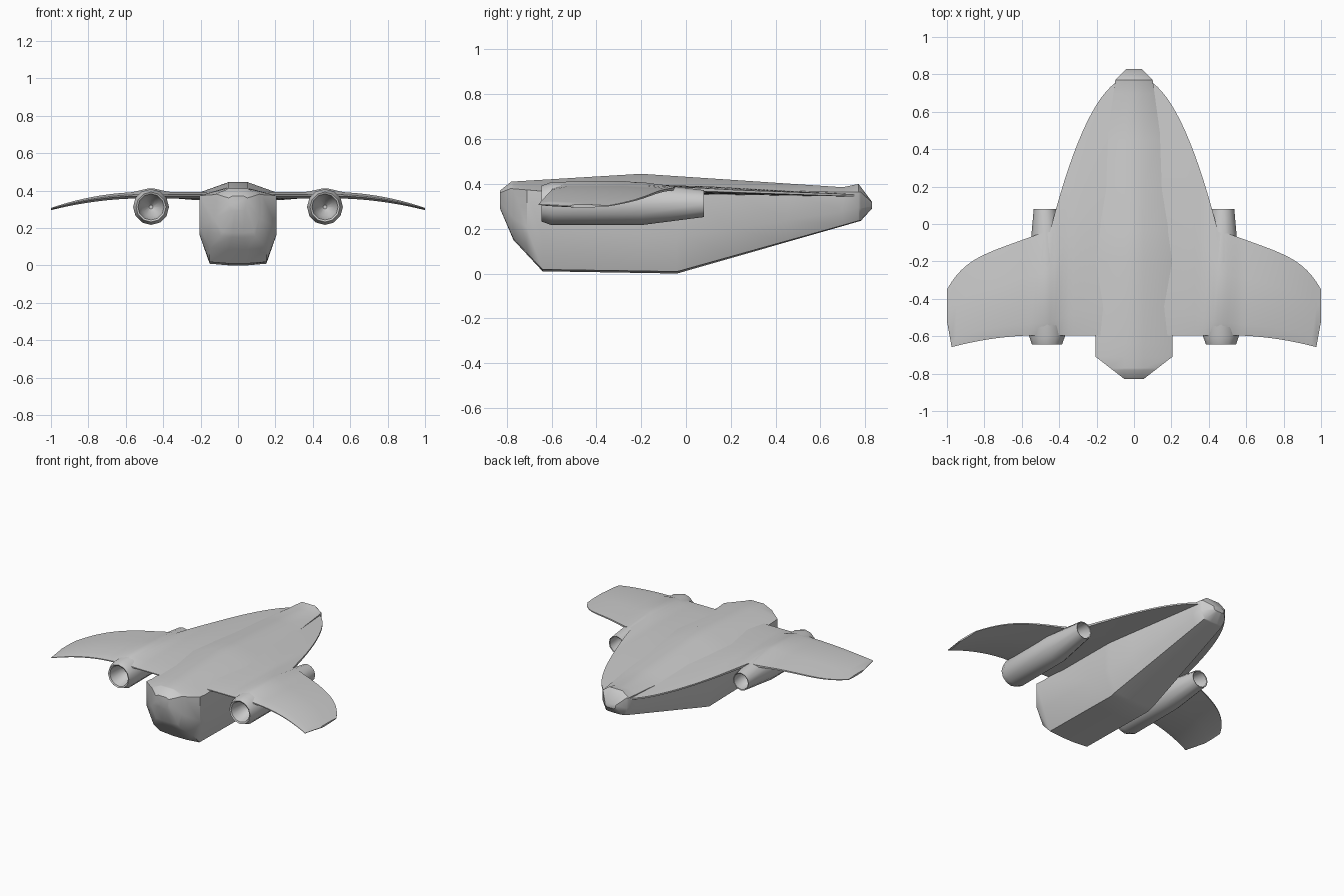
import bpy, bmesh
from math import cos, sin, pi, radians

cube = bpy.data.objects.get("Cube")
if cube:
    bpy.data.objects.remove(cube)

grey = bpy.data.materials.new("hull grey")
grey.use_nodes = True
shade = 0.6
grey.diffuse_color = (shade, shade, shade, 1)
principled = grey.node_tree.nodes["Principled BSDF"]
principled.inputs["Base Color"].default_value = grey.diffuse_color


def loft(name, rings, smooth_angle):
    """Skin a row of closed rings, cap both ends and shade smooth by angle."""
    bm = bmesh.new()
    rows = [[bm.verts.new(point) for point in ring] for ring in rings]
    for near, far in zip(rows, rows[1:]):
        for i in range(len(near)):
            bm.faces.new((near[i - 1], near[i], far[i], far[i - 1]))
    bm.faces.new(rows[0])
    bm.faces.new(rows[-1])
    bmesh.ops.recalc_face_normals(bm, faces=bm.faces)
    mesh = bpy.data.meshes.new(name)
    bm.to_mesh(mesh)
    bm.free()
    mesh.materials.append(grey)
    obj = bpy.data.objects.new(name, mesh)
    bpy.context.collection.objects.link(obj)
    bpy.ops.object.select_all(action='DESELECT')
    obj.select_set(True)
    bpy.context.view_layer.objects.active = obj
    bpy.ops.object.shade_smooth_by_angle(angle=radians(smooth_angle))


def follow(line, y):
    """Height or width of a straight-segment line at station y."""
    for (y_start, start), (y_end, end) in zip(line, line[1:]):
        if y <= y_end:
            return start + (end - start) * (y - y_start) / (y_end - y_start)
    return line[-1][1]


def deck_height(y):
    """Upper deck is level at the front and sinks gently toward the tail."""
    return 0.39 - 0.035 * max(0, y)


# Fuselage: lofted between a crown line, a keel line and a beam line
nose, tail = -0.83, 0.83
crown = [(nose, 0.37), (-0.78, 0.41), (-0.2, 0.445), (0.7, 0.385), (0.77, 0.4), (tail, 0.32)]
keel = [(nose, 0.29), (-0.77, 0.15), (-0.64, 0.01), (-0.04, 0), (0.78, 0.235), (tail, 0.29)]
beam = [(nose, 0.05), (-0.71, 0.205), (0, 0.205), (0.77, 0.1), (tail, 0.04)]


def hull_ring(y):
    top, bottom, width = follow(crown, y), follow(keel, y), follow(beam, y)
    depth = top - bottom
    shoulder = min(deck_height(y), top - depth / 8)
    turn = bottom + depth * 0.37
    belly = width * 0.74
    half = [
        (min(0.05, width * 0.6), top),
        (width, shoulder),
        (width, turn),
        (belly, bottom + depth / 50),
        (belly / 3, bottom),
    ]
    right = [(-x, y, z) for x, z in reversed(half)]
    return [(x, y, z) for x, z in half] + right


stations = sorted({y for line in (crown, keel, beam) for y, size in line} | {0.2, 0.45})
loft("fuselage", [hull_ring(y) for y in stations], 40)


# Wing: rounded delta blending into drooped outer panels, humped over the engines
engine_x = 0.465


def wing_ring(x):
    span = abs(x)
    outer = max(0, span * 2 - 1)
    delta_edge = 0.79 - 0.72 * (span / 0.42) ** 2.1
    panel_edge = -0.05 - 0.18 * outer - 0.12 * outer ** 6
    rear = max(delta_edge, panel_edge)
    front = -0.595 - 0.07 * outer ** 2 if span < 0.99 else -0.52
    hump = 0.022 * max(0, 1 - abs(span - engine_x) / 0.1)
    droop = 0.085 * outer ** 2
    thickness = 0.034 - 0.022 * outer ** 2
    upper, lower = [], []
    for chord, fullness in ((0, 0.2), (0.12, 1), (0.6, 1), (1, 0.3)):
        y = front + (rear - front) * chord
        top = deck_height(y) + 0.002 - droop
        inset = thickness * (1 - fullness) / 2
        upper.append((x, y, top + hump * fullness - inset))
        lower.append((x, y, top - thickness + inset))
    return upper + lower[::-1]


steps = 40
loft("wing", [wing_ring(i / steps) for i in range(-steps, steps + 1)], 40)

# Engine nacelles: one turned profile, recessed at intake and exhaust
axis_z = 0.312
sides = 12
profile = [
    (-0.5, 0.01), (-0.55, 0.05), (-0.64, 0.07),
    (-0.645, 0.08), (-0.6, 0.096), (-0.2, 0.096), (0.08, 0.06),
    (0.078, 0.054), (0, 0.05), (-0.05, 0.01),
]


def nacelle_ring(side, y, radius):
    centre = side * (engine_x + max(0, y + 0.2) / 25)
    turns = [2 * pi * i / sides for i in range(sides)]
    return [(centre + radius * cos(a), y, axis_z + radius * sin(a)) for a in turns]


for side, label in ((1, "left"), (-1, "right")):
    rings = [nacelle_ring(side, y, radius) for y, radius in profile]
    loft(label + "_engine_nacelle", rings, 50)
